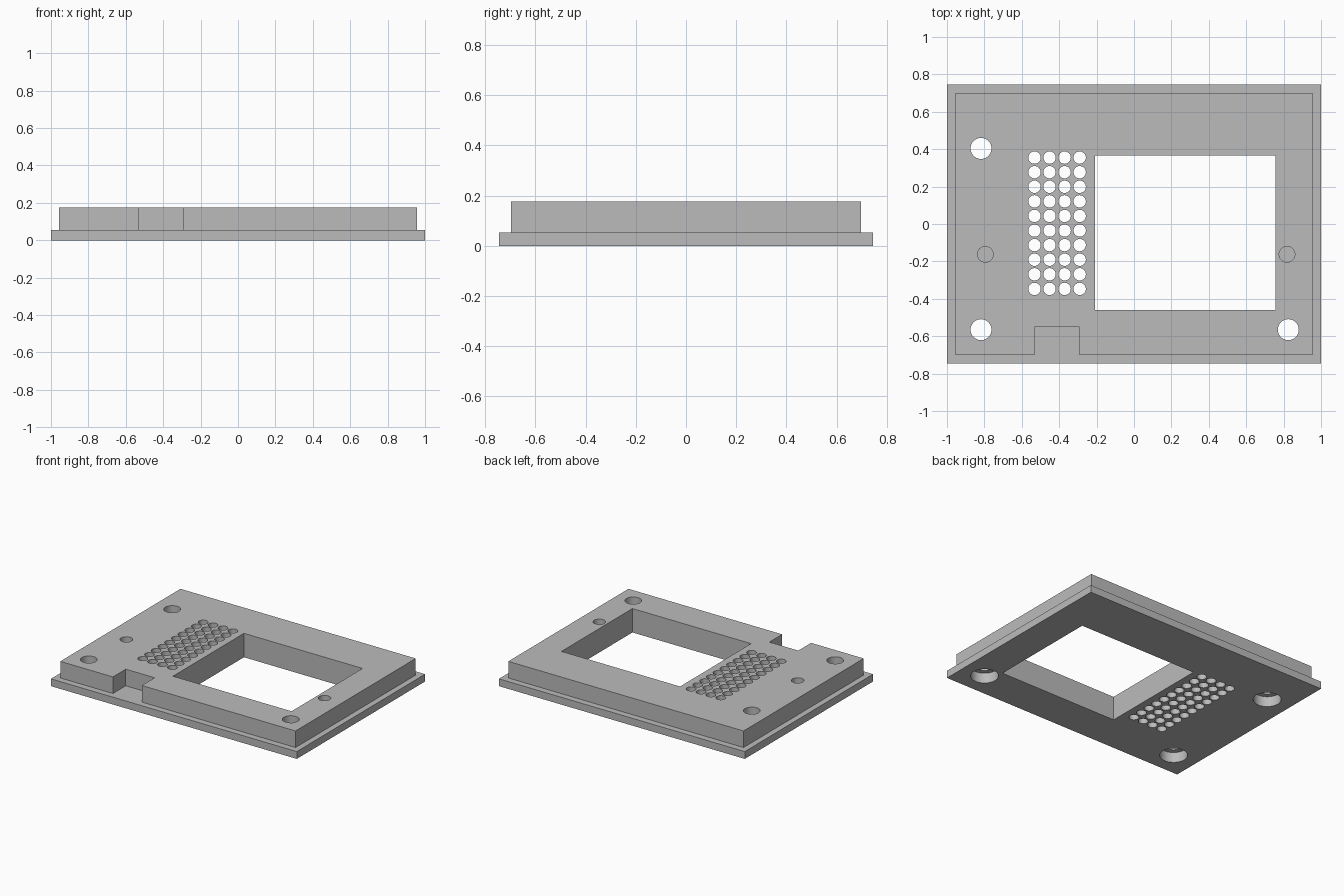
import bpy, bmesh, math
from mathutils import Matrix

if "Cube" in bpy.data.objects:
    bpy.data.objects.remove(bpy.data.objects["Cube"])

BASE_Z, TOP_Z = 0.054, 0.176

grey = bpy.data.materials.new("light grey")
grey.diffuse_color = (0.5, 0.5, 0.5, 1)
grey.use_nodes = True
grey.node_tree.nodes["Principled BSDF"].inputs["Base Color"].default_value = grey.diffuse_color


def box(bm, x0, x1, y0, y1, z0, z1):
    m = Matrix.Translation(((x0 + x1) / 2, (y0 + y1) / 2, (z0 + z1) / 2))
    bmesh.ops.create_cube(bm, size=1, matrix=m @ Matrix.Diagonal((x1 - x0, y1 - y0, z1 - z0, 1)))


def cyl(bm, x, y, r, z0, z1, n=40):
    bmesh.ops.create_cone(bm, cap_ends=True, segments=n, radius1=r, radius2=r, depth=z1 - z0,
                          matrix=Matrix.Translation((x, y, (z0 + z1) / 2)))


def finish(name, bm):
    me = bpy.data.meshes.new(name)
    bm.to_mesh(me)
    bm.free()
    me.materials.append(grey)
    ob = bpy.data.objects.new(name, me)
    bpy.context.collection.objects.link(ob)
    return ob


def boolean(target, tool, op):
    mod = target.modifiers.new(tool.name, 'BOOLEAN')
    mod.object, mod.operation, mod.solver = tool, op, 'EXACT'
    bpy.context.view_layer.objects.active = target
    bpy.ops.object.modifier_apply(modifier=mod.name)
    bpy.data.objects.remove(tool)


# Base flange
bm = bmesh.new()
box(bm, -1, 1, -0.745, 0.745, 0, BASE_Z)
plate = finish("cover_plate", bm)

# Raised block, sunk into the flange so the union is clean
bm = bmesh.new()
box(bm, -0.957, 0.957, -0.698, 0.698, 0.02, TOP_Z)
boolean(plate, finish("raised_block", bm), 'UNION')

# Openings: window, edge notch, vent grid, screw holes and blind holes
screws = [(-0.818, 0.404), (-0.818, -0.565), (0.825, -0.565)]
bm = bmesh.new()
box(bm, -0.208, 0.757, -0.459, 0.366, -0.1, 0.3)
box(bm, -0.529, -0.294, -0.9, -0.549, BASE_Z, 0.3)
for i in range(4):
    for j in range(10):
        cyl(bm, -0.532 + 0.0805 * i, 0.355 - 0.078 * j, 0.033, -0.1, 0.3, 32)
for x, y in screws:
    cyl(bm, x, y, 0.056, -0.1, 0.3)
for x in (-0.795, 0.818):
    cyl(bm, x, -0.162, 0.042, BASE_Z, 0.3)
boolean(plate, finish("openings", bm), 'DIFFERENCE')

# Wider counterbores for screw heads on the underside
bm = bmesh.new()
for x, y in screws:
    cyl(bm, x, y, 0.093, -0.1, 0.075)
boolean(plate, finish("counterbores", bm), 'DIFFERENCE')

bpy.ops.object.select_all(action='DESELECT')
plate.select_set(True)
bpy.context.view_layer.objects.active = plate
bpy.ops.object.shade_smooth_by_angle(angle=math.radians(30))
